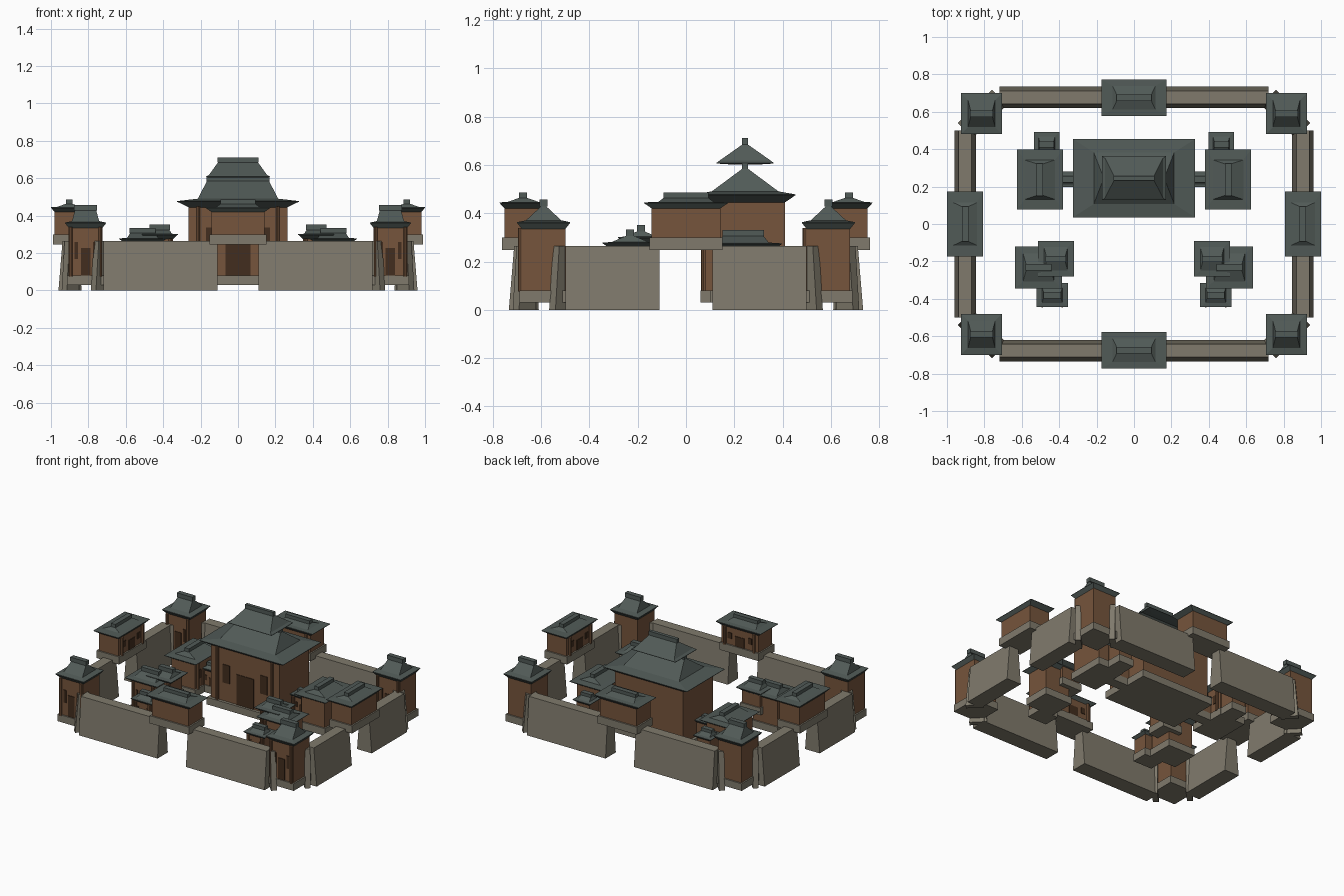
import bpy, bmesh, math
from mathutils import Matrix, Vector

if "Cube" in bpy.data.objects:
    bpy.data.objects.remove(bpy.data.objects["Cube"])


def material(name, rgb):
    m = bpy.data.materials.new(name)
    m.diffuse_color = (*rgb, 1)
    m.use_nodes = True
    m.node_tree.nodes["Principled BSDF"].inputs["Base Color"].default_value = m.diffuse_color
    return m


STONE = material("grey_stone", (0.215, 0.195, 0.15))
WOOD = material("brown_wood", (0.18, 0.09, 0.045))
DARK = material("dark_wood", (0.055, 0.027, 0.013))
ROOF = material("slate_roof", (0.082, 0.103, 0.095))


def finish(name, bm, mat, matrix=Matrix()):
    bmesh.ops.recalc_face_normals(bm, faces=bm.faces)
    me = bpy.data.meshes.new(name)
    bm.to_mesh(me)
    bm.free()
    me.materials.append(mat)
    ob = bpy.data.objects.new(name, me)
    ob.matrix_world = matrix
    bpy.context.collection.objects.link(ob)
    return ob


def box(name, mat, x0, x1, y0, y1, z0, z1, matrix=Matrix()):
    bm = bmesh.new()
    bmesh.ops.create_cube(bm, size=1)
    for v in bm.verts:
        v.co = Vector((x1 if v.co.x > 0 else x0,
                       y1 if v.co.y > 0 else y0,
                       z1 if v.co.z > 0 else z0))
    return finish(name, bm, mat, matrix)


def post(name, x, y, z0, z1, r, matrix):
    bm = bmesh.new()
    bmesh.ops.create_cone(bm, cap_ends=True, segments=8, radius1=r, radius2=r, depth=z1 - z0)
    return finish(name, bm, WOOD, matrix @ Matrix.Translation((x, y, (z0 + z1) / 2)))


def rings(name, mat, levels, matrix):
    """Loft rectangular rings given as (half x, half y, z)."""
    bm = bmesh.new()
    loops = [[bm.verts.new((sx * hx, sy * hy, z))
              for sx, sy in ((-1, -1), (1, -1), (1, 1), (-1, 1))] for hx, hy, z in levels]
    for a, b in zip(loops, loops[1:]):
        for i in range(4):
            bm.faces.new((a[i], a[(i + 1) % 4], b[(i + 1) % 4], b[i]))
    bm.faces.new(loops[0])
    bm.faces.new(loops[-1])
    return finish(name, bm, mat, matrix)


def hip_roof(name, inner, hx, hy, z_wall, z_eave, z_ridge, z_cap, matrix, k=0.66, ridge=0.5):
    """Flared hip roof with a ridge cap along its longer side."""
    rx, ry = (hx * ridge, 0.004) if hx >= hy else (0.004, hy * ridge)
    zb = z_eave + 0.12 * (z_ridge - z_eave) + 0.002
    rings(name + "_roof", ROOF,
          [(inner[0], inner[1], z_wall), (hx, hy, z_eave), (hx, hy, z_eave + 0.003),
           (hx * k, hy * k, zb), (rx, ry, z_ridge)], matrix)
    w = 0.017 if z_cap < 0.55 else 0.012
    cx, cy = (rx + 0.006, w) if hx >= hy else (w, ry + 0.006)
    box(name + "_ridge_cap", ROOF, -cx, cx, -cy, cy, z_ridge - 0.006, z_cap, matrix)


def building(name, pos, turn, body, roof, z, slab=0.01, door=0.25, post_at=0.8):
    """z = slab bottom, floor, wall top, eave, ridge, cap. Local front is -y."""
    m = Matrix.Translation((pos[0], pos[1], 0)) @ Matrix.Rotation(math.radians(turn), 4, 'Z')
    bx, by = body
    zs, zf, zw, ze, zr, zc = z
    h = zw - zf
    box(name + "_plinth", STONE, -bx - slab, bx + slab, -by - slab, by + slab, zs, zf, m)
    box(name + "_walls", WOOD, -bx, bx, -by, by, zf, zw, m)
    # door, two windows and two posts on the front
    dw = bx * door
    box(name + "_door", DARK, -dw, dw, -by - 0.004, -by, zf, zf + 0.58 * h, m)
    for s in (-1, 1):
        c = s * bx * 0.55
        box(name + "_window", DARK, c - bx * 0.1, c + bx * 0.1,
            -by - 0.004, -by, zf + 0.35 * h, zf + 0.7 * h, m)
        post(name + "_post", s * bx * post_at, -by - 0.007, zf - 0.005, zw + 0.004, 0.01, m)
    hip_roof(name, (bx, by), roof[0], roof[1], zw, ze, zr, zc, m)
    return m


# battered stone ring wall: eight sides, each with a gap in the middle
def wall(name, p, q):
    p, q = Vector(p), Vector(q)
    d = (q - p).normalized()
    n = Vector((-d.y, d.x))
    bm = bmesh.new()
    ends = [[bm.verts.new((*(e + n * o), z))
             for o, z in ((-0.057, 0), (0.057, 0), (0.035, 0.265), (-0.035, 0.265))]
            for e in (p, q)]
    a, b = ends
    bm.faces.new(a)
    bm.faces.new(b)
    for i in range(4):
        bm.faces.new((a[i], a[(i + 1) % 4], b[(i + 1) % 4], b[i]))
    finish(name, bm, STONE)


WX, WY, CX, CY = 0.903, 0.677, 0.72, 0.50
corners = [(-CX, -WY), (CX, -WY), (WX, -CY), (WX, CY), (CX, WY), (-CX, WY), (-WX, CY), (-WX, -CY)]
for i in range(8):
    p, q = Vector(corners[i]), Vector(corners[(i + 1) % 8])
    mid, d = (p + q) / 2, (q - p).normalized()
    gap = 0.11 if i % 2 == 0 else 0.09
    wall("ring_wall", p, mid - d * gap)
    wall("ring_wall", mid + d * gap, q)

# gatehouses over the four wall gaps, facing the courtyard
for name, pos, turn in (("front_gatehouse", (0, -0.675), 180), ("back_gatehouse", (0, 0.675), 0),
                        ("left_gatehouse", (-0.903, 0), 90), ("right_gatehouse", (0.903, 0), -90)):
    building(name, pos, turn, (0.142, 0.077), (0.174, 0.097),
             (0.247, 0.30, 0.42, 0.442, 0.468, 0.487))

# corner towers
for sx in (-1, 1):
    for sy in (-1, 1):
        building("corner_tower", (sx * 0.815, sy * 0.59), 0, (0.09, 0.09), (0.11, 0.11),
                 (0.03, 0.08, 0.335, 0.36, 0.435, 0.458), door=0.28, post_at=0.88)

# main hall with double roof
hall = building("main_hall", (0, 0.245), 0, (0.265, 0.165), (0.326, 0.209),
                (0.03, 0.08, 0.445, 0.475, 0.59, 0.61), slab=0.02)
hip_roof("main_hall_upper", (0.12, 0.07), 0.172, 0.118, 0.603, 0.606, 0.69, 0.712, hall,
         k=0.9, ridge=0.6)

# courtyard side buildings, mirrored left and right
for s, side in ((-1, "left"), (1, "right")):
    t = -90 * s
    # wing hall beside the main hall, facing inward
    building(side + "_wing", (s * 0.503, 0.237), t, (0.125, 0.09), (0.16, 0.123),
             (0.03, 0.08, 0.25, 0.272, 0.312, 0.33))
    # covered link from wing to main hall
    building(side + "_link", (s * 0.35, 0.24), 0, (0.08, 0.03), (0.085, 0.042),
             (0.03, 0.08, 0.18, 0.195, 0.22, 0.235), slab=0.006)
    # small rear annex
    building(side + "_rear_annex", (s * 0.467, 0.425), 0, (0.05, 0.05), (0.068, 0.066),
             (0.03, 0.08, 0.19, 0.205, 0.235, 0.25), slab=0.008)
    # front pavilion
    building(side + "_pavilion", (s * 0.51, -0.232), 0, (0.095, 0.085), (0.126, 0.113),
             (0.03, 0.08, 0.255, 0.275, 0.312, 0.333))
    # raised pavilion
    building(side + "_raised_pavilion", (s * 0.418, -0.187), 0, (0.07, 0.064), (0.096, 0.095),
             (0.14, 0.19, 0.275, 0.298, 0.33, 0.352), slab=0.008)
    # small front annex
    building(side + "_front_annex", (s * 0.437, -0.38), 0, (0.066, 0.05), (0.084, 0.065),
             (0.03, 0.08, 0.185, 0.2, 0.23, 0.248), slab=0.008)
